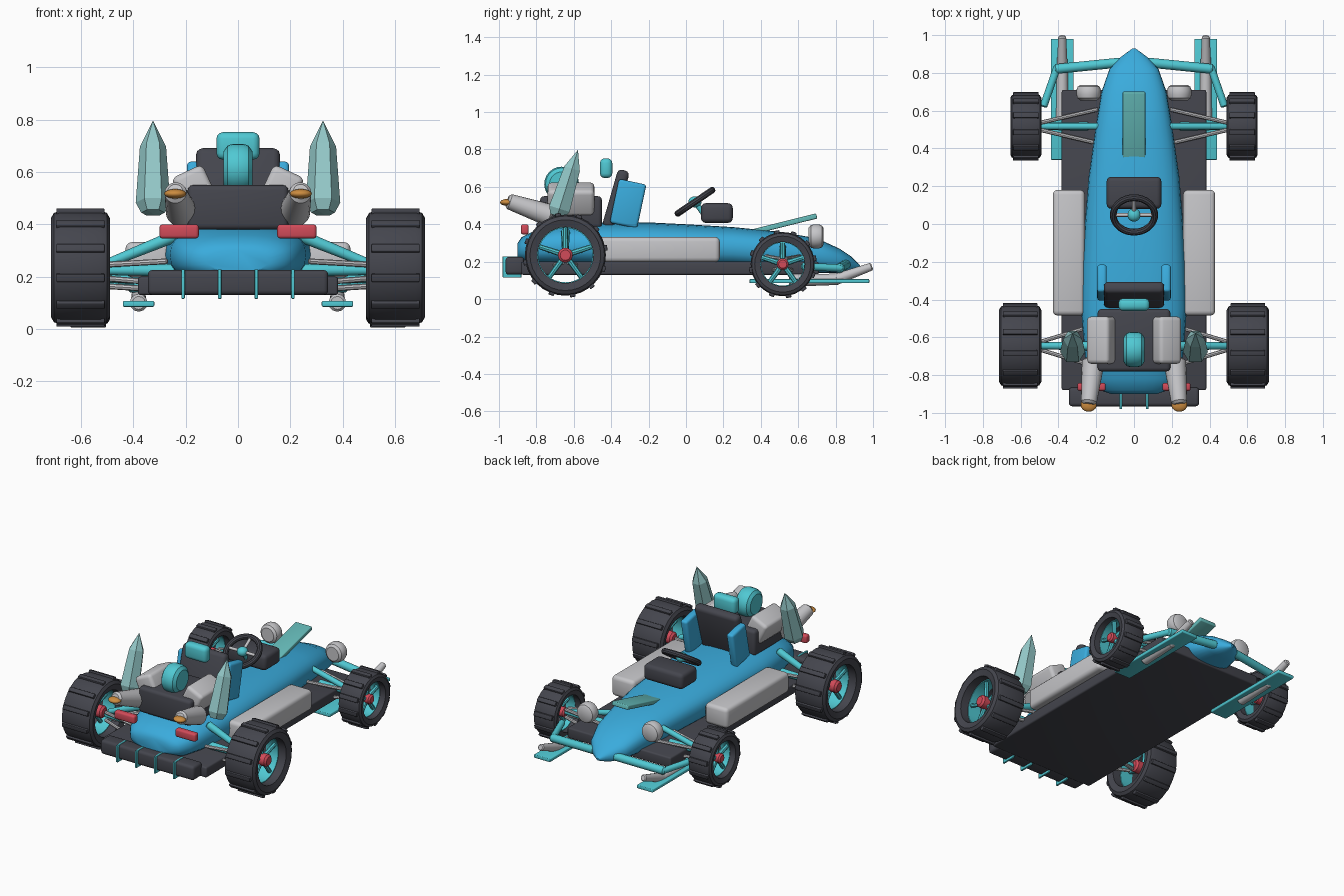
import bpy, bmesh, math
from mathutils import Vector, Matrix

if "Cube" in bpy.data.objects:
    bpy.data.objects.remove(bpy.data.objects["Cube"])


def material(name, rgb):
    m = bpy.data.materials.new(name)
    m.use_nodes = True
    m.diffuse_color = (*rgb, 1)
    m.node_tree.nodes["Principled BSDF"].inputs["Base Color"].default_value = (*rgb, 1)
    return m


BLUE = material("body_blue", (0.042, 0.41, 0.72))
CYAN = material("trim_cyan", (0.08, 0.58, 0.65))
GREY = material("light_grey", (0.56, 0.56, 0.58))
DARK = material("charcoal", (0.058, 0.06, 0.075))
RED = material("red", (0.64, 0.07, 0.1))
ORANGE = material("orange", (0.6, 0.26, 0.05))
CRYSTAL = material("pale_crystal", (0.29, 0.57, 0.57))
TEAL = material("hood_teal", (0.13, 0.49, 0.48))


def finish(bm, name, mat, smooth=True):
    bmesh.ops.recalc_face_normals(bm, faces=bm.faces)
    me = bpy.data.meshes.new(name)
    bm.to_mesh(me)
    bm.free()
    me.materials.append(mat)
    ob = bpy.data.objects.new(name, me)
    bpy.context.collection.objects.link(ob)
    if smooth:
        bpy.ops.object.select_all(action='DESELECT')
        ob.select_set(True)
        bpy.context.view_layer.objects.active = ob
        bpy.ops.object.shade_smooth_by_angle(angle=math.radians(35))
    return ob


def box(name, mat, centre, size, bevel=0.01, tilt=(0, 0)):
    """Rounded box; tilt is (about x, about y) in degrees."""
    bm = bmesh.new()
    bmesh.ops.create_cube(bm, size=1)
    bmesh.ops.scale(bm, vec=size, verts=bm.verts)
    if bevel:
        bmesh.ops.bevel(bm, geom=bm.edges[:], offset=bevel, segments=3, profile=0.5, affect='EDGES')
    rot = Matrix.Rotation(math.radians(tilt[1]), 4, 'Y') @ Matrix.Rotation(math.radians(tilt[0]), 4, 'X')
    bm.transform(Matrix.Translation(centre) @ rot)
    return finish(bm, name, mat)


def lathe(name, mat, profile, start, direction, sides=24, smooth=True, closed=False):
    """Spin (radius, distance) points about an axis."""
    bm = bmesh.new()
    vs = [bm.verts.new((r, 0, h)) for r, h in profile]
    es = [bm.edges.new(p) for p in zip(vs, vs[1:])]
    if closed:
        es.append(bm.edges.new((vs[-1], vs[0])))
    bmesh.ops.spin(bm, geom=vs + es, cent=(0, 0, 0), axis=(0, 0, 1), angle=math.tau, steps=sides)
    bmesh.ops.remove_doubles(bm, verts=bm.verts, dist=0.0001)
    rot = Vector(direction).to_track_quat('Z', 'Y').to_matrix().to_4x4()
    bm.transform(Matrix.Translation(start) @ rot)
    return finish(bm, name, mat, smooth)


def rod(name, mat, a, b, r1, r2=None, sides=12):
    """Round bar from a to b with chamfered ends."""
    d = Vector(b) - Vector(a)
    n, r2 = d.length, r2 or r1
    c = min(r1, r2) * 0.3
    return lathe(name, mat, [(0, 0), (r1 - c, 0), (r1, c), (r2, n - c), (r2 - c, n), (0, n)], a, d, sides)


def ellipsoid(name, mat, centre, size):
    bm = bmesh.new()
    bmesh.ops.create_uvsphere(bm, u_segments=20, v_segments=12, radius=1)
    bm.transform(Matrix.Translation(centre) @ Matrix.Diagonal((*size, 1)))
    return finish(bm, name, mat)


# Tapered body shell: y, half width, top, bottom
stations = [(-0.9, 0.12, 0.30, 0.22), (-0.88, 0.18, 0.33, 0.20), (-0.82, 0.225, 0.36, 0.18),
            (-0.7, 0.26, 0.395, 0.17), (-0.45, 0.28, 0.41, 0.16), (-0.2, 0.272, 0.41, 0.16),
            (0, 0.26, 0.40, 0.16), (0.25, 0.24, 0.385, 0.16), (0.5, 0.205, 0.36, 0.15),
            (0.7, 0.172, 0.325, 0.14), (0.82, 0.13, 0.27, 0.14), (0.88, 0.075, 0.23, 0.145),
            (0.93, 0.008, 0.18, 0.165)]
bm = bmesh.new()
rings = []
for y, w, top, low in stations:
    ring = []
    for i in range(28):
        c, s = math.cos(math.tau * i / 28), math.sin(math.tau * i / 28)
        x = w * math.copysign(abs(c) ** 0.8, c)
        z = (top + low) / 2 + (top - low) / 2 * math.copysign(abs(s) ** 0.8, s)
        ring.append(bm.verts.new((x, y, z)))
    rings.append(ring)
for a, b in zip(rings, rings[1:]):
    for i in range(28):
        j = (i + 1) % 28
        bm.faces.new((a[i], a[j], b[j], b[i]))
bm.faces.new(rings[0])
bm.faces.new(rings[-1])
finish(bm, "body_shell", BLUE)

# Floor, bumper and hood
box("floor_pan", DARK, (0, -0.085, 0.165), (0.765, 1.59, 0.07))
box("rear_bumper", DARK, (0, -0.915, 0.178), (0.69, 0.1, 0.095), 0.018)
for x in (-0.21, -0.07, 0.07, 0.21):
    box("bumper_fin", CYAN, (x, -0.93, 0.172), (0.013, 0.1, 0.113), 0.003)
box("hood_panel", TEAL, (0, 0.5, 0.395), (0.12, 0.41, 0.028), 0.006, (14, 0))

# Cockpit
box("dashboard", DARK, (0, 0.165, 0.46), (0.29, 0.17, 0.105), 0.025)
axis = Vector((0, -0.56, 0.83)).normalized()
hub = Vector((0, 0.048, 0.52))
rim = [(0.11 + 0.018 * math.cos(math.tau * i / 10), 0.018 * math.sin(math.tau * i / 10)) for i in range(10)]
lathe("steering_rim", DARK, rim, hub, axis, 32, closed=True)
rod("steering_column", CYAN, hub, (0, 0.12, 0.42), 0.014)
ellipsoid("steering_hub", CYAN, hub, (0.035, 0.035, 0.03))
across = axis.cross(Vector((1, 0, 0)))
for d in (Vector((1, 0, 0)), Vector((-1, 0, 0)), across):
    rod("steering_spoke", GREY, hub, hub + d * 0.11, 0.01)
box("seat_back", DARK, (0, -0.375, 0.535), (0.32, 0.065, 0.32), 0.025, (-16, 0))
box("headrest", CYAN, (0, -0.427, 0.7), (0.165, 0.066, 0.105), 0.025)

# Engine
box("engine_block", DARK, (0, -0.615, 0.465), (0.385, 0.33, 0.17), 0.02)
lathe("blower_drum", CYAN, [(0, 0), (0.065, 0), (0.086, 0.015), (0.093, 0.035), (0.093, 0.075),
      (0.086, 0.095), (0.065, 0.11), (0, 0.11)], (-0.055, -0.665, 0.615), (1, 0, 0))


def wheel(s, label, y, z, R, x0, x1):
    """Open wheel with tread bars, five spokes and a hub."""
    w, x = x1 - x0, s * x0
    tyre = [(0.68, 0.05), (0.86, 0), (0.95, 0.05), (0.985, 0.16), (0.985, 0.84),
            (0.95, 0.95), (0.86, 1), (0.68, 0.95)]
    out = (s, 0, 0)
    lathe(label + "_tyre", DARK, [(r * R, h * w) for r, h in tyre], (x, y, z), out, 32, closed=True)
    for i in range(12):
        a = math.tau * i / 12 + 0.18
        box(label + "_tread", DARK, (s * (x0 + w / 2), y + math.cos(a) * R * 0.985, z + math.sin(a) * R * 0.985),
            (w * 0.82, 0.022, 0.03), 0.004, (math.degrees(a), 0))
    mid = s * (x0 + w * 0.6)
    lathe(label + "_rim", CYAN, [(0.69 * R, 0.3 * w), (0.66 * R, 0.3 * w), (0.66 * R, 0.7 * w),
          (0.69 * R, 0.7 * w)], (x, y, z), out, 32, closed=True)
    for i in range(5):
        a = math.tau * i / 5 + math.pi / 2
        rod(label + "_spoke", CYAN, (mid, y, z),
            (mid, y + math.cos(a) * R * 0.7, z + math.sin(a) * R * 0.7), 0.016, 0.013, 8)
    rod(label + "_hub", RED, (s * (x0 + w * 0.2), y, z), (s * (x0 + w * 0.85), y, z), R * 0.18, sides=16)


def suspension(s, label, y, z, inner):
    """Axle plus upper and lower wishbones."""
    rod(label + "_axle", CYAN, (s * 0.24, y, z), (s * 0.53, y, z), 0.024, 0.018)
    for dy in (-0.09, 0.09):
        for dz in (-0.03, 0.02):
            rod(label + "_wishbone", GREY, (s * inner, y + dy, z + dz * 1.7),
                (s * 0.52, y + dy * 0.15, z + dz), 0.011, sides=8)


for s, side in ((1, "left"), (-1, "right")):
    wheel(s, side + "_rear_wheel", -0.645, 0.235, 0.22, 0.49, 0.715)
    wheel(s, side + "_front_wheel", 0.517, 0.187, 0.174, 0.49, 0.655)
    suspension(s, side + "_rear", -0.645, 0.225, 0.27)
    suspension(s, side + "_front", 0.517, 0.195, 0.19)
    rod(side + "_rear_shock", CYAN, (s * 0.23, -0.645, 0.36), (s * 0.5, -0.645, 0.25), 0.024, 0.018)
    rod(side + "_front_shock", CYAN, (s * 0.18, 0.517, 0.28), (s * 0.5, 0.517, 0.2), 0.018)

    # Side pods, seat bolsters and engine heads
    box(side + "_side_pod", GREY, (s * 0.345, -0.152, 0.265), (0.17, 0.665, 0.135), 0.025)
    box(side + "_seat_bolster", BLUE, (s * 0.17, -0.31, 0.51), (0.05, 0.15, 0.24), 0.015, (-12, 0))
    box(side + "_engine_head", GREY, (s * 0.165, -0.615, 0.535), (0.13, 0.25, 0.15), 0.022, (0, s * 25))

    # Exhausts and lights
    rod(side + "_exhaust", GREY, (s * 0.215, -0.72, 0.445), (s * 0.24, -0.955, 0.525), 0.06, 0.042, 20)
    ellipsoid(side + "_exhaust_flame", ORANGE, (s * 0.24, -0.958, 0.517), (0.042, 0.036, 0.018))
    box(side + "_tail_light", RED, (s * 0.225, -0.862, 0.373), (0.15, 0.042, 0.054), 0.012)
    lathe(side + "_headlamp", GREY, [(0, 0), (0.045, 0), (0.06, 0.012), (0.065, 0.03), (0.065, 0.055),
          (0.058, 0.072), (0.045, 0.08), (0, 0.08)], (s * 0.24, 0.655, 0.335), (0, 1, 0))

    # Rear crystals
    lathe(side + "_crystal", CRYSTAL, [(0, 0), (0.045, 0.005), (0.066, 0.045), (0.05, 0.27), (0, 0.375)],
          (s * 0.325, -0.69, 0.44), (0, 0.3, 0.955), 6, smooth=False)

    # Front runners and struts
    box(side + "_skid_plate", CYAN, (s * 0.38, 0.66, 0.096), (0.12, 0.64, 0.022), 0.005)
    rod(side + "_runner", GREY, (s * 0.38, 0.55, 0.1), (s * 0.38, 0.82, 0.106), 0.034, 0.03)
    rod(side + "_runner_tip", GREY, (s * 0.38, 0.80, 0.105), (s * 0.38, 0.995, 0.175), 0.03, 0.021)
    rod(side + "_nose_strut", CYAN, (s * 0.07, 0.855, 0.185), (s * 0.42, 0.82, 0.165), 0.026)
    rod(side + "_wheel_strut", CYAN, (s * 0.405, 0.835, 0.165), (s * 0.48, 0.62, 0.175), 0.02)
